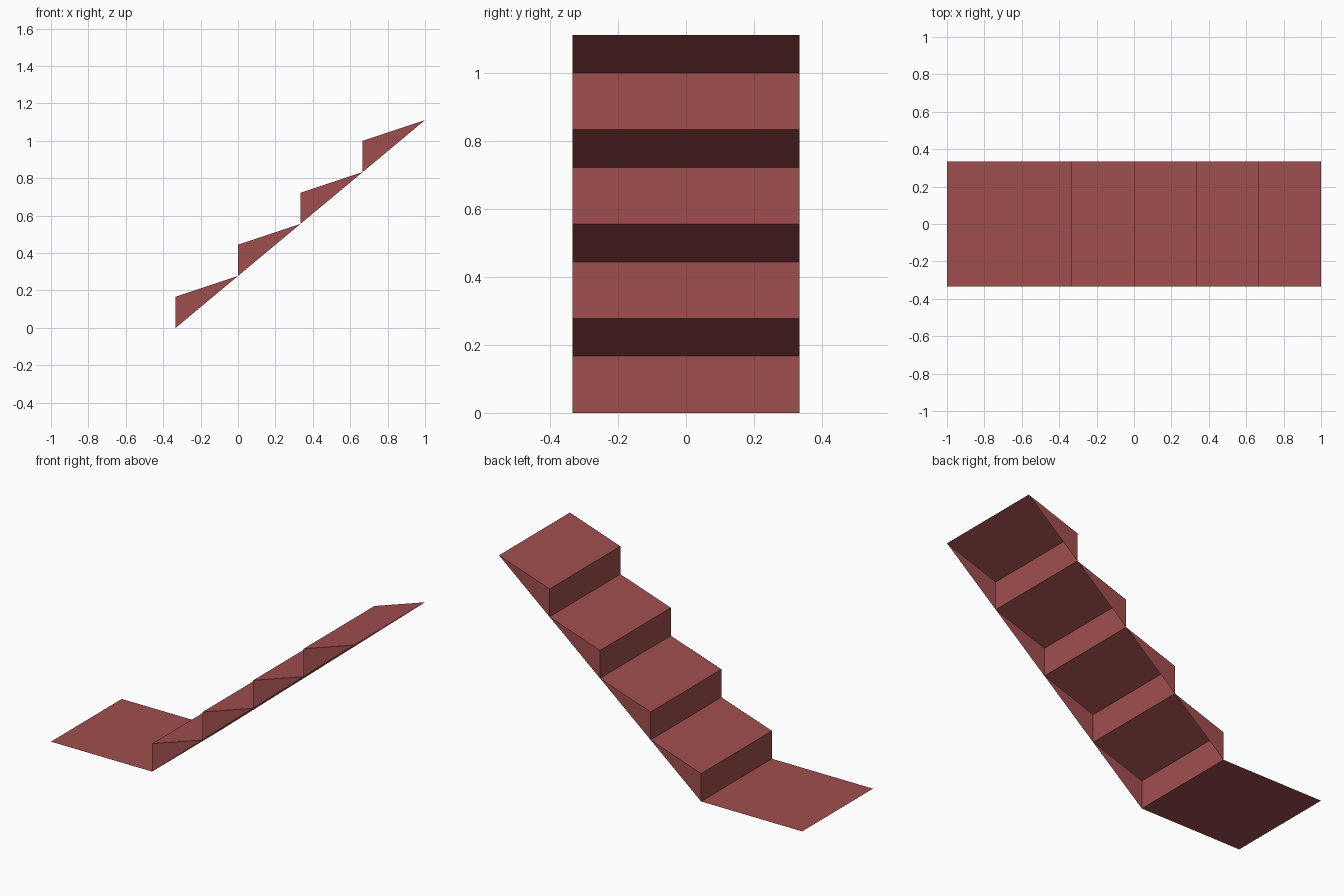
import bpy

# Remove the default cube
cube = bpy.data.objects.get("Cube")
if cube:
    bpy.data.objects.remove(cube, do_unlink=True)

HALF = 1 / 3          # half width of the stair
RUN = 1 / 3           # step length
RISER = 1 / 6         # riser height
SLOPE = 1 / 9         # climb of each sloping tread

red = bpy.data.materials.new("brick_red")
red.use_nodes = True
colour = (0.352, 0.076, 0.076, 1)
red.diffuse_color = colour
red.node_tree.nodes["Principled BSDF"].inputs["Base Color"].default_value = colour


def add_sheet(name, verts, faces):
    mesh = bpy.data.meshes.new(name)
    mesh.from_pydata(verts, [], faces)
    mesh.materials.append(red)
    obj = bpy.data.objects.new(name, mesh)
    bpy.context.collection.objects.link(obj)


def across(points):
    """Each profile point on the front edge, then on the back edge."""
    return [(x, y, z) for x, z in points for y in (-HALF, HALF)]


# Flat landing at the foot of the stair
add_sheet("landing", across([(-1, 0), (-RUN, 0)]), [(0, 2, 3, 1)])

# Hollow steps, open beneath: riser, sloping tread and two side triangles
for i in range(4):
    x = (i - 1) * RUN
    z = i * (RISER + SLOPE)
    profile = [(x, z), (x, z + RISER), (x + RUN, z + RISER + SLOPE)]
    add_sheet(f"step_{i + 1}", across(profile),
              [(0, 2, 3, 1), (2, 4, 5, 3), (0, 4, 2), (1, 3, 5)])
